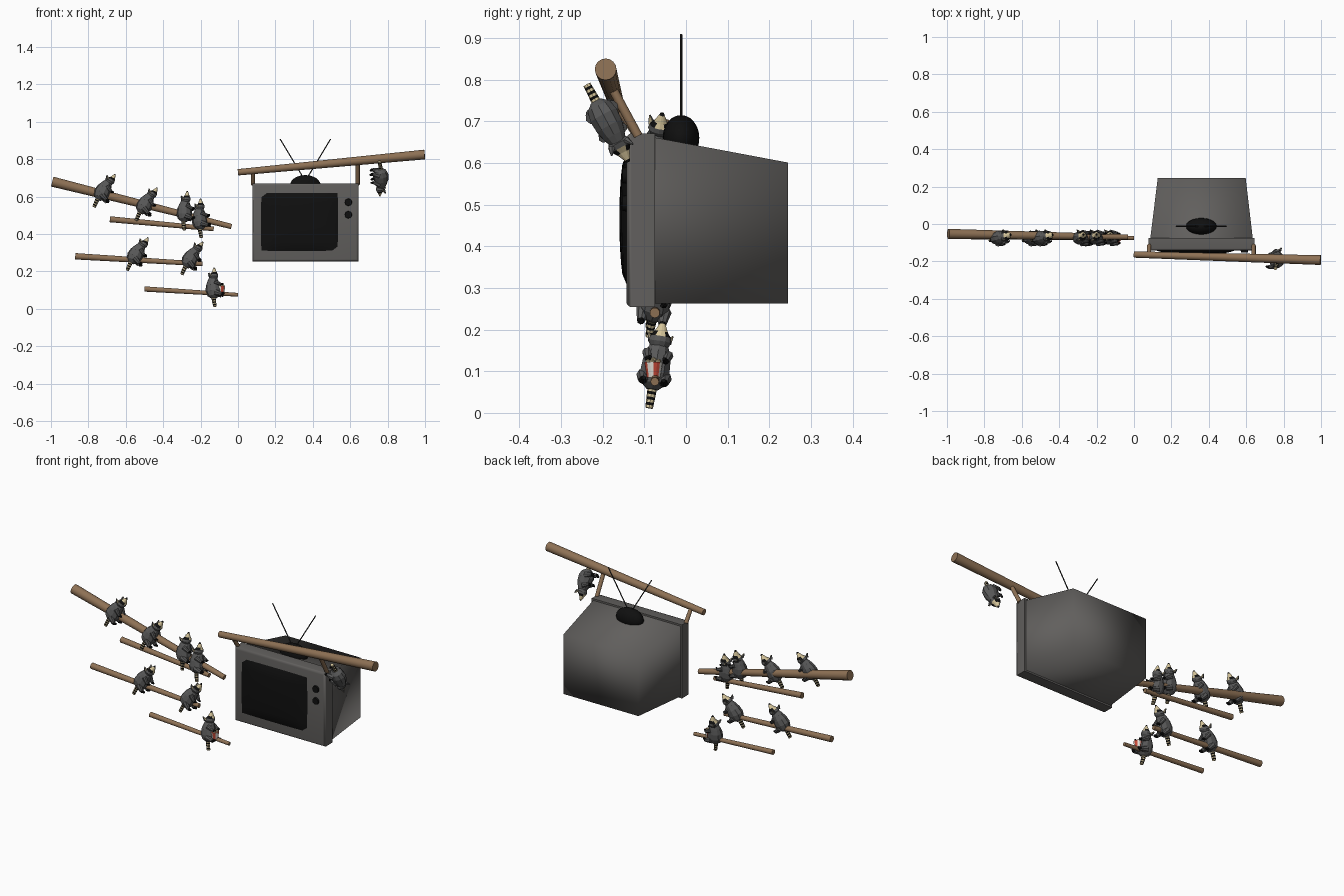
import bpy, bmesh, math
from mathutils import Vector, Matrix

cube = bpy.data.objects.get("Cube")
if cube:
    bpy.data.objects.remove(cube)


def material(name, r, g, b):
    m = bpy.data.materials.new(name)
    m.use_nodes = True
    m.diffuse_color = (r, g, b, 1)
    bsdf = next(n for n in m.node_tree.nodes if n.type == 'BSDF_PRINCIPLED')
    bsdf.inputs["Base Color"].default_value = (r, g, b, 1)
    bsdf.inputs["Roughness"].default_value = 0.8
    return m


CASE = material("case_grey", 0.12, 0.115, 0.11)
BLACK = material("black", 0.005, 0.005, 0.005)
WOOD = material("wood", 0.27, 0.165, 0.09)
FUR = material("fur_grey", 0.1, 0.1, 0.1)
CREAM = material("cream", 0.66, 0.55, 0.32)
RED = material("red", 0.6, 0.07, 0.04)
WHITE = material("white", 0.8, 0.77, 0.7)
METAL = material("rod_grey", 0.03, 0.03, 0.03)


def make(name, bm, mats, smooth=None):
    """Turn a bmesh into an object, optionally smooth below an angle."""
    bmesh.ops.recalc_face_normals(bm, faces=bm.faces)
    mesh = bpy.data.meshes.new(name)
    bm.to_mesh(mesh)
    bm.free()
    for m in mats:
        mesh.materials.append(m)
    ob = bpy.data.objects.new(name, mesh)
    bpy.context.collection.objects.link(ob)
    if smooth:
        bpy.ops.object.select_all(action='DESELECT')
        ob.select_set(True)
        bpy.context.view_layer.objects.active = ob
        bpy.ops.object.shade_smooth_by_angle(angle=math.radians(smooth))
    return ob


def add_cone(bm, p0, p1, r0, r1, sides=8, mat=0):
    p0, p1 = Vector(p0), Vector(p1)
    d = p1 - p0
    mtx = Matrix.Translation((p0 + p1) / 2) @ d.to_track_quat('Z', 'Y').to_matrix().to_4x4()
    old = set(bm.faces)
    bmesh.ops.create_cone(bm, cap_ends=True, segments=sides, radius1=r0, radius2=r1,
                          depth=d.length, matrix=mtx)
    for f in set(bm.faces) - old:
        f.material_index = mat


def add_loft(bm, rings, sides, rule):
    """Rings are (z, x offset, x radius, y radius); rule(ring, angle) picks the colour."""
    loops = []
    for z, cx, rx, ry in rings:
        loops.append([bm.verts.new((cx + rx * math.cos(math.tau * j / sides),
                                    ry * math.sin(math.tau * j / sides), z)) for j in range(sides)])
    for i in range(len(loops) - 1):
        for j in range(sides):
            k = (j + 1) % sides
            f = bm.faces.new((loops[i][j], loops[i][k], loops[i + 1][k], loops[i + 1][j]))
            f.material_index = rule(i, math.tau * (j + 0.5) / sides)
    for n, loop in ((0, loops[0]), (len(loops) - 2, loops[-1])):
        bm.faces.new(loop).material_index = rule(n, 0)


def rod(name, p0, p1, r0, r1, mat, sides=16):
    bm = bmesh.new()
    add_cone(bm, p0, p1, r0, r1, sides)
    return make(name, bm, [mat], 40)


def box(bm, lo, hi):
    mid = [(a + b) / 2 for a, b in zip(lo, hi)]
    size = [b - a for a, b in zip(lo, hi)]
    mtx = Matrix.Translation(mid) @ Matrix.Diagonal((*size, 1))
    return bmesh.ops.create_cube(bm, size=1, matrix=mtx)["verts"]


# Television housing, tapering to the back and open behind the frame
bm = bmesh.new()
for v in box(bm, (0.086, -0.085, 0.263), (0.636, 0.245, 0.663)):
    if v.co.y > 0:
        v.co.x = 0.362 + (v.co.x - 0.361) * 0.855
        if v.co.z > 0.5:
            v.co.z = 0.601
bmesh.ops.delete(bm, geom=[f for f in bm.faces if f.calc_center_median().y < -0.08],
                 context='FACES_ONLY')
make("television_housing", bm, [CASE], 100)

# Front frame with rounded edges
bm = bmesh.new()
box(bm, (0.078, -0.143, 0.254), (0.644, -0.075, 0.671))
front = [e for e in bm.edges if all(v.co.y < -0.1 for v in e.verts)]
bmesh.ops.bevel(bm, geom=front, offset=0.012, segments=3, affect='EDGES', profile=0.5)
make("television_frame", bm, [CASE], 60)

# Bulging screen
bm = bmesh.new()
bmesh.ops.create_grid(bm, x_segments=12, y_segments=12, size=1)
for v in bm.verts:
    a, b = v.co.x, v.co.y
    v.co = (0.329 + a * 0.209, -0.144 - 0.016 * (1 - a * a) ** 0.5 * (1 - b * b) ** 0.5
            if abs(a) < 0.999 and abs(b) < 0.999 else -0.142, 0.465 + b * 0.158)
bmesh.ops.recalc_face_normals(bm, faces=bm.faces)
if sum(f.normal.y for f in bm.faces) > 0:
    bmesh.ops.reverse_faces(bm, faces=bm.faces)
make("television_screen", bm, [BLACK], 60)

# Control knobs
for n, z in enumerate((0.57, 0.503), 1):
    rod(f"control_knob_{n}", (0.59, -0.135, z), (0.59, -0.152, z), 0.021, 0.018, BLACK)

# Antenna base and rods
bm = bmesh.new()
bmesh.ops.create_uvsphere(bm, u_segments=20, v_segments=12, radius=1,
                          matrix=Matrix.Translation((0.36, -0.012, 0.66))
                          @ Matrix.Diagonal((0.082, 0.044, 0.055, 1)))
make("antenna_base", bm, [BLACK], 60)
for side, s in (("left", 1), ("right", -1)):
    rod(f"antenna_rod_{side}", (0.36 + s * 0.01, -0.012, 0.7),
        (0.36 + s * 0.135, -0.012, 0.908), 0.003, 0.003, METAL, 8)

# Branches and the two struts holding the television
for name, p0, p1, r0, r1 in (
        ("television_branch", (0, -0.163, 0.73), (0.998, -0.193, 0.825), 0.017, 0.026),
        ("strut_right", (0.081, -0.115, 0.665), (0.081, -0.163, 0.735), 0.011, 0.011),
        ("strut_left", (0.64, -0.115, 0.665), (0.64, -0.18, 0.785), 0.011, 0.011),
        ("upper_branch", (-0.993, -0.053, 0.68), (-0.035, -0.07, 0.44), 0.027, 0.014),
        ("second_branch", (-0.685, -0.065, 0.479), (-0.13, -0.07, 0.427), 0.016, 0.012),
        ("third_branch", (-0.87, -0.065, 0.281), (-0.19, -0.075, 0.24), 0.017, 0.012),
        ("low_branch", (-0.5, -0.07, 0.106), (0, -0.075, 0.075), 0.014, 0.01)):
    rod(name, p0, p1, r0, r1, WOOD)

# Raccoon mesh: long axis runs from tail (-z) to snout (+z), belly towards +x
FUR_I, CREAM_I, BLACK_I = 0, 1, 2
bm = bmesh.new()
# body
add_loft(bm, [(-0.06, 0, 0.014, 0.014), (-0.045, 0, 0.034, 0.031), (-0.02, 0, 0.043, 0.037),
              (0.01, 0, 0.038, 0.035), (0.035, 0.002, 0.029, 0.028), (0.055, 0.004, 0.02, 0.02)],
         10, lambda i, a: FUR_I)


# head: fur crown, dark eye patches at the sides, cream muzzle
def face_colour(i, a):
    if i == 2:
        return BLACK_I if abs(math.sin(a)) > 0.5 else CREAM_I
    return (FUR_I, FUR_I, BLACK_I, CREAM_I, BLACK_I)[i]


add_loft(bm, [(0.042, 0.006, 0.019, 0.021), (0.056, 0.008, 0.025, 0.028), (0.068, 0.011, 0.022, 0.025),
              (0.08, 0.014, 0.014, 0.016), (0.099, 0.016, 0.006, 0.007), (0.105, 0.016, 0.003, 0.004)],
         12, face_colour)
# banded tail
tail = [(-0.045 - 0.0067 * i, -0.004 + 0.00004 * i * i, 0.012 - 0.0003 * i, 0.012 - 0.0003 * i)
        for i in range(10)]
add_loft(bm, tail, 8, lambda i, a: CREAM_I if i % 2 == 0 else BLACK_I)
# ears, arms and legs on both sides
for s in (1, -1):
    add_cone(bm, (-0.008, s * 0.02, 0.058), (-0.018, s * 0.029, 0.076), 0.009, 0.002, 6, FUR_I)
    add_cone(bm, (-0.004, s * 0.021, 0.06), (-0.013, s * 0.029, 0.076), 0.006, 0.001, 6, CREAM_I)
    add_cone(bm, (0.01, s * 0.025, 0.026), (0.042, s * 0.022, 0.008), 0.013, 0.008, 8, FUR_I)
    add_cone(bm, (0.042, s * 0.022, 0.008), (0.056, s * 0.016, 0.012), 0.008, 0.004, 8, BLACK_I)
    add_cone(bm, (0.005, s * 0.025, -0.03), (0.04, s * 0.026, -0.045), 0.018, 0.01, 8, FUR_I)
    add_cone(bm, (0.04, s * 0.026, -0.045), (0.056, s * 0.024, -0.04), 0.01, 0.005, 8, BLACK_I)
first = make("raccoon_1", bm, [FUR, CREAM, BLACK])


def place(ob, centre, axis, belly):
    z = Vector(axis).normalized()
    y = z.cross(Vector(belly)).normalized()
    rot = Matrix((y.cross(z), y, z)).transposed().to_4x4()
    ob.matrix_world = Matrix.Translation(centre) @ rot


# Seated raccoons: x, z and lean towards the television
seats = [(-0.72, 0.636, 28), (-0.495, 0.564, 28), (-0.287, 0.525, 0), (-0.206, 0.484, -6),
         (-0.543, 0.297, 28), (-0.251, 0.275, 28), (-0.133, 0.115, -6)]
for n, (x, z, lean) in enumerate(seats, 1):
    ob = first
    if n > 1:
        ob = bpy.data.objects.new(f"raccoon_{n}", first.data)
        bpy.context.collection.objects.link(ob)
    a = math.radians(lean)
    place(ob, (x, -0.072, z), (math.sin(a), 0.16, math.cos(a)), (1, 0, 0))

# Raccoon hanging by its tail
hanger = bpy.data.objects.new("hanging_raccoon", first.data)
bpy.context.collection.objects.link(hanger)
place(hanger, (0.765, -0.188, 0.696), (0.02, 0.1, -0.185), (-1, 0, 0))

# Striped popcorn tub with a heap of popcorn
bm = bmesh.new()
add_loft(bm, [(0.085, -0.09, 0.016, 0.016), (0.122, -0.09, 0.022, 0.022)], 16,
         lambda i, a: int(a / math.tau * 16) % 4 // 2)
bmesh.ops.translate(bm, verts=bm.verts, vec=(0, -0.078, 0))
make("popcorn_tub", bm, [RED, WHITE])
bm = bmesh.new()
for k in range(7):
    r = 0.013 if k else 0
    bmesh.ops.create_icosphere(bm, subdivisions=1, radius=0.007, matrix=Matrix.Translation(
        (-0.09 + r * math.cos(k), -0.078 + r * math.sin(k), 0.123 + (0.004 if not k else 0))))
make("popcorn", bm, [CREAM])
